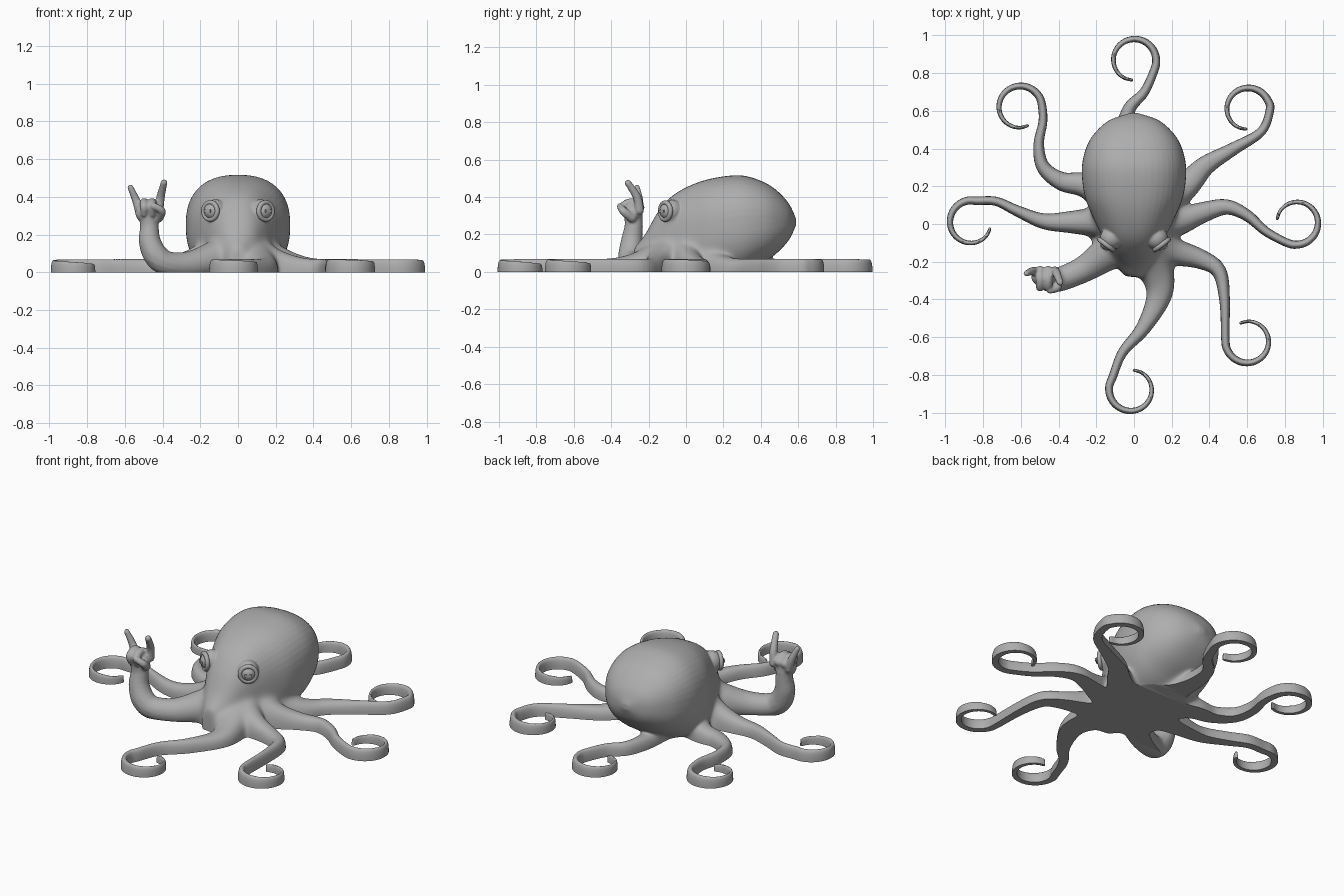
import bpy, bmesh, math
from mathutils import Vector, Matrix

old = bpy.data.objects.get("Cube")
if old:
    bpy.data.objects.remove(old)

grey = bpy.data.materials.new("matte_grey")
grey.use_nodes = True
GREY = (0.42, 0.42, 0.42, 1)
grey.diffuse_color = GREY
grey.node_tree.nodes["Principled BSDF"].inputs["Base Color"].default_value = GREY
FLOOR = -0.08   # parts reach below the ground and are trimmed flat later


def clamp(v):
    return max(0.0, min(1.0, v))


def spline(points, steps):
    """Smooth path through points of any dimension."""
    out = []
    for i in range(len(points) - 1):
        quad = [points[max(0, min(len(points) - 1, i + k))] for k in (-1, 0, 1, 2)]
        for s in range(steps):
            t = s / steps
            out.append([b + 0.5 * t * (c - a + t * (2*a - 5*b + 4*c - d + t * (3*(b - c) + d - a)))
                        for a, b, c, d in zip(*quad)])
    out.append(list(points[-1]))
    return out


def rounded(angle, power):
    c, s = math.cos(angle), math.sin(angle)
    return (math.copysign(abs(c) ** (2 / power), c), math.copysign(abs(s) ** (2 / power), s))


def loft(bm, rings):
    rows = [[bm.verts.new(p) for p in ring] for ring in rings]
    n = len(rows[0])
    for a, b in zip(rows, rows[1:]):
        for i in range(n):
            j = (i + 1) % n
            bm.faces.new((a[i], a[j], b[j], b[i]))
    bm.faces.new(rows[0][::-1])
    bm.faces.new(rows[-1])


def ball(bm, centre, radii, segments=24):
    m = Matrix.Translation(centre) @ Matrix.Diagonal((*radii, 1))
    bmesh.ops.create_uvsphere(bm, u_segments=segments, v_segments=segments // 2, radius=1, matrix=m)


def limb(bm, points):
    """Round limb from x, y, z, radius points."""
    for x, y, z, r in spline(points, 8):
        ball(bm, (x, y, z), (r, r, r), 16)


def tentacle(bm, body, curl, girth=1.0):
    """Flat-bottomed tentacle: a wavy path that ends in an inward curl."""
    cx, cy, start, sweep = curl
    steps = 11
    path = list(body)
    for k in range(steps + 1):
        a = math.radians(start + sweep * k / steps)
        r = 0.119 - 0.014 * k / steps
        path.append((cx + r * math.cos(a), cy + r * math.sin(a)))
    pts = [Vector(p) for p in spline(path, 6)]
    dist = [0.0]
    for a, b in zip(pts, pts[1:]):
        dist.append(dist[-1] + (b - a).length)
    bend = dist[len(body) * 6]
    rings = []
    for i, p in enumerate(pts):
        t = (pts[min(i + 1, len(pts) - 1)] - pts[max(i - 1, 0)]).normalized()
        side = Vector((-t.y, t.x))
        s = clamp(dist[i] / bend)
        e = clamp((dist[i] - bend) / (dist[-1] - bend))
        half = 0.5 * (0.045 + 0.17 * girth * (1 - s) ** 2 - 0.029 * e)
        high = 0.07 + 0.15 * clamp(1 - (p.length - 0.12) / 0.35) ** 2 - 0.026 * e * e
        ring = []
        for k in range(17):
            u, v = rounded(math.pi * k / 16, 2.5)
            q = p + side * half * u
            ring.append((q.x, q.y, high * max(v, 0)))
        for u in (-half, half):
            q = p + side * u
            ring.append((q.x, q.y, FLOOR))
        rings.append(ring)
    loft(bm, rings)


bm = bmesh.new()

# Mantle and head: y, half width, top, bottom
mantle = [(-.28, .05, .13, FLOOR), (-.22, .09, .20, FLOOR), (-.15, .125, .32, FLOOR),
          (-.075, .165, .405, FLOOR), (.03, .215, .465, FLOOR), (.15, .262, .502, -.05),
          (.29, .277, .516, -.02), (.40, .255, .487, .04), (.48, .21, .44, .095),
          (.55, .13, .365, .17), (.588, .02, .285, .25)]
rings = []
for y, w, top, low in spline(mantle, 6):
    ring = []
    for k in range(48):
        u, v = rounded(math.tau * k / 48, 2.4)
        ring.append((w * u, y, (top + low) / 2 + (top - low) / 2 * v))
    rings.append(ring)
loft(bm, rings)

# Web under the body
ball(bm, (0, .02, 0), (.25, .27, .11), 32)

# Seven curled tentacles: path, then curl centre, start angle and sweep
tentacle(bm, [(0, .2), (-.05, .42), (-.03, .6), (.055, .70)], (0, .867, -25, 293))
tentacle(bm, [(.08, .06), (.27, .2), (.38, .31), (.53, .40), (.675, .49)], (.602, .607, 0, 270), 1.15)
tentacle(bm, [(.06, 0), (.22, .01), (.36, .06), (.49, .09), (.60, .045), (.70, -.04)],
         (.862, .008, -115, 288))
tentacle(bm, [(.05, -.05), (.2, -.14), (.35, -.185), (.45, -.25), (.48, -.4)], (.603, -.622, 175, 300))
tentacle(bm, [(.05, -.08), (.11, -.22), (.135, -.37), (.05, -.55), (-.06, -.68)],
         (-.015, -.878, 145, 300), 1.4)
tentacle(bm, [(-.06, 0), (-.2, .01), (-.33, .01), (-.48, .015), (-.62, .07), (-.73, .12)],
         (-.862, .008, 75, 270))
tentacle(bm, [(-.08, .08), (-.24, .2), (-.38, .225), (-.48, .3), (-.505, .42), (-.483, .54)],
         (-.605, .617, 0, 297))

# Raised arm with palm
limb(bm, [(-.12, -.14, .07, .10), (-.25, -.23, .04, .075), (-.37, -.285, .045, .066),
          (-.432, -.297, .085, .066), (-.467, -.29, .16, .059), (-.47, -.28, .24, .05),
          (-.473, -.28, .29, .05)])
ball(bm, (-.475, -.282, .315), (.07, .05, .06))

# Two raised fingers, two folded fingers and the thumb
limb(bm, [(-.42, -.25, .33, .026), (-.41, -.262, .40, .023), (-.392, -.31, .475, .018)])
limb(bm, [(-.52, -.255, .32, .026), (-.54, -.25, .38, .022), (-.57, -.262, .45, .016)])
for x in (-.455, -.498):
    limb(bm, [(x, -.245, .345, .024), (x, -.29, .37, .024), (x, -.335, .35, .022), (x, -.325, .31, .018)])
limb(bm, [(-.42, -.29, .29, .026), (-.405, -.335, .325, .022), (-.445, -.352, .35, .018)])

# Bulges that carry the eyes
for side in (-1, 1):
    ball(bm, (side * .12, -.075, .325), (.06, .06, .062))

bmesh.ops.recalc_face_normals(bm, faces=bm.faces[:])
mesh = bpy.data.meshes.new("body")
bm.to_mesh(mesh)
bm.free()
body = bpy.data.objects.new("body", mesh)
bpy.context.collection.objects.link(body)


def apply_modifiers(obj):
    graph = bpy.context.evaluated_depsgraph_get()
    new = bpy.data.meshes.new_from_object(obj.evaluated_get(graph))
    obj.modifiers.clear()
    obj.data = new


# Fuse the parts, then soften the joints around the body
fuse = body.modifiers.new("fuse", 'REMESH')
fuse.mode = 'VOXEL'
fuse.voxel_size = 0.0065
apply_modifiers(body)
group = body.vertex_groups.new(name="joints")
for v in body.data.vertices:
    reach = math.hypot(v.co.x, v.co.y * 0.85)
    w = clamp((0.45 - reach) / 0.2) * clamp((0.3 - v.co.z) / 0.12)
    if w > 0:
        group.add([v.index], w, 'REPLACE')
soft = body.modifiers.new("joints", 'SMOOTH')
soft.vertex_group = "joints"
soft.factor, soft.iterations = 0.5, 110
skin = body.modifiers.new("skin", 'SMOOTH')
skin.factor, skin.iterations = 0.5, 3
apply_modifiers(body)

# Trim the underside flat and close it
bm = bmesh.new()
bm.from_mesh(body.data)
cut = bmesh.ops.bisect_plane(bm, geom=bm.verts[:] + bm.edges[:] + bm.faces[:], dist=1e-5,
                             plane_co=(0, 0, 0), plane_no=(0, 0, 1), clear_inner=True)
rim = [e for e in cut["geom_cut"] if isinstance(e, bmesh.types.BMEdge) and e.is_boundary]
bmesh.ops.triangle_fill(bm, edges=rim, use_beauty=False, normal=(0, 0, -1))
bm.to_mesh(body.data)
bm.free()


def finish(obj, name):
    obj.name = name
    obj.data.materials.clear()
    obj.data.materials.append(grey)
    bpy.ops.object.select_all(action='DESELECT')
    obj.select_set(True)
    bpy.context.view_layer.objects.active = obj
    bpy.ops.object.shade_smooth_by_angle(angle=math.radians(45))


finish(body, "body")

# Eyes: ball, lid ring and slit pupil
for side, label in ((-1, "right"), (1, "left")):
    centre = Vector((side * .12, -.075, .325))
    look = Vector((side * .6, -.8, 0))
    turn = look.to_track_quat('Z', 'Y').to_euler()
    bpy.ops.mesh.primitive_uv_sphere_add(segments=32, ring_count=16, radius=.048,
                                         location=centre + look * .022, rotation=turn)
    finish(bpy.context.object, label + "_eyeball")
    bpy.ops.mesh.primitive_torus_add(major_segments=40, minor_segments=12, major_radius=.045,
                                     minor_radius=.013, location=centre + look * .044, rotation=turn)
    finish(bpy.context.object, label + "_eyelid")
    bpy.ops.mesh.primitive_cube_add(size=1, location=centre + look * .069, rotation=turn)
    pupil = bpy.context.object
    pupil.scale = (.042, .014, .009)
    finish(pupil, label + "_pupil")
